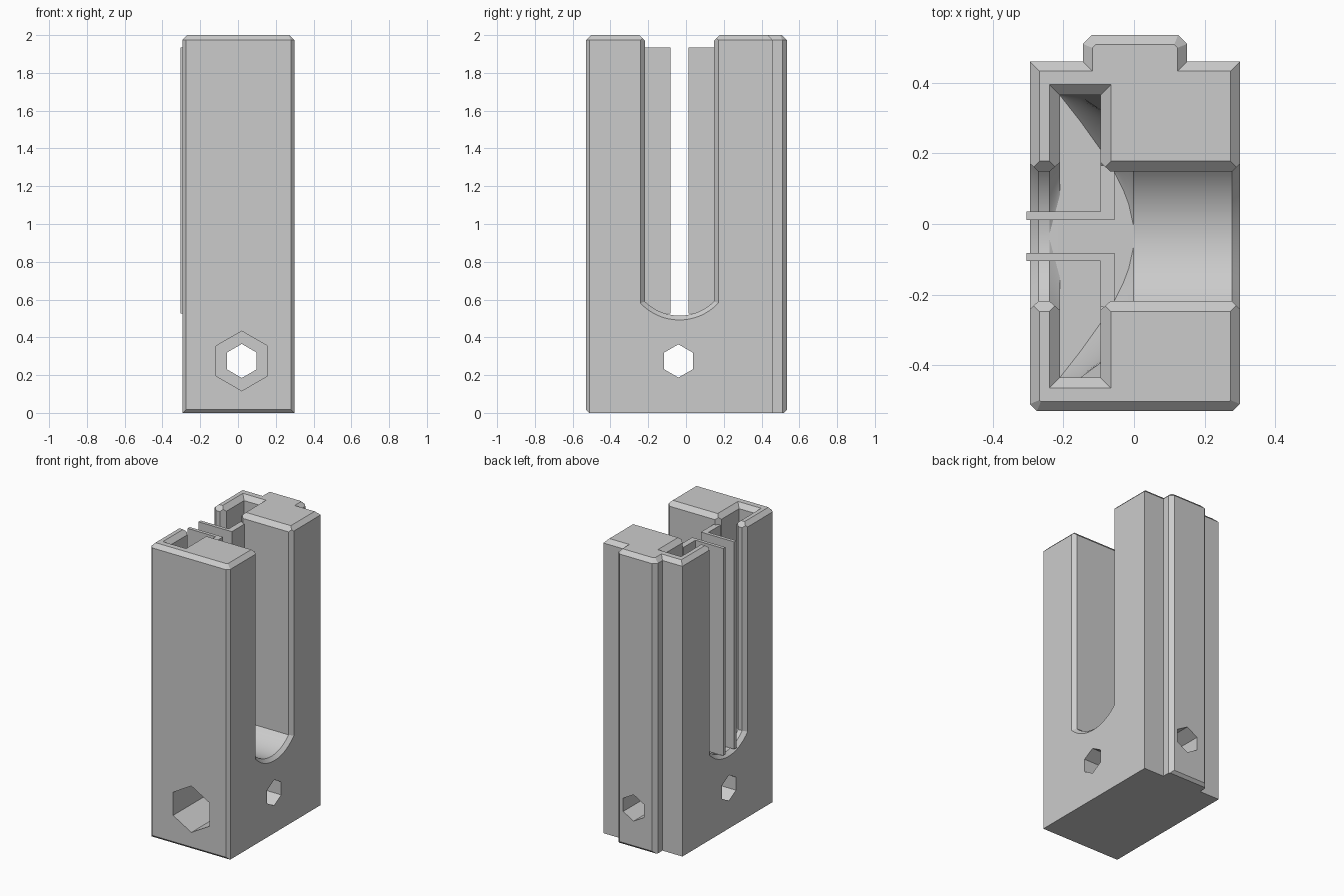
import bpy, bmesh
from math import acos, asin, cos, sin, pi, radians
from mathutils import Matrix

if "Cube" in bpy.data.objects:
    bpy.data.objects.remove(bpy.data.objects["Cube"])

grey = bpy.data.materials.new("plain grey")
grey.use_nodes = True
colour = (0.6, 0.6, 0.6, 1)
grey.diffuse_color = colour
grey.node_tree.nodes["Principled BSDF"].inputs["Base Color"].default_value = colour

MID = -0.035      # y of the slot centre
AXIS = 0.775      # height of the slot arc centre
RAD = 0.26        # slot arc radius
HALF = 0.183      # slot half width
FLOOR = AXIS - RAD
EDGE = 0.027      # chamfer size


def make(name, bm):
    bmesh.ops.recalc_face_normals(bm, faces=bm.faces)
    mesh = bpy.data.meshes.new(name)
    bm.to_mesh(mesh)
    bm.free()
    mesh.materials.append(grey)
    obj = bpy.data.objects.new(name, mesh)
    bpy.context.collection.objects.link(obj)
    return obj


def loft(name, rings):
    """Skin a list of equal-length closed rings and cap both ends."""
    bm = bmesh.new()
    loops = [[bm.verts.new(p) for p in ring] for ring in rings]
    n = len(loops[0])
    for a, b in zip(loops, loops[1:]):
        for i in range(n):
            j = (i + 1) % n
            bm.faces.new((a[i], a[j], b[j], b[i]))
    bm.faces.new(loops[0])
    bm.faces.new(loops[-1])
    return make(name, bm)


def u_ring(x, r, half, floor=0.0, steps=14):
    """U section across the slot: arc bottom, optional flat floor."""
    a0 = max(0.02, acos(min(1, (AXIS - floor) / r)))
    a1 = max(a0 + 0.02, asin(min(1, half / r)))
    side = []
    for i in range(steps + 1):
        a = a0 + (a1 - a0) * i / steps
        side.append((min(half, r * sin(a)), AXIS - r * cos(a)))
    side += [(half, AXIS + 0.01), (half, 2.1)]
    return ([(x, MID + y, z) for y, z in side]
            + [(x, MID - y, z) for y, z in reversed(side)])


def rect_ring(x0, x1, half, z):
    return [(x0, MID - half, z), (x1, MID - half, z),
            (x1, MID + half, z), (x0, MID + half, z)]


def hex_cutter(name, radius, length, centre, axis):
    bm = bmesh.new()
    bmesh.ops.create_cone(bm, cap_ends=True, segments=6, radius1=radius,
                          radius2=radius, depth=length)
    turn = Matrix.Rotation(pi / 2, 4, "X")
    if axis == "X":
        turn = Matrix.Rotation(pi / 2, 4, "Z") @ turn
    bm.transform(Matrix.Translation(centre) @ turn)
    # a vertex of the hexagon must point straight up
    if abs(max(v.co.z for v in bm.verts) - centre[2] - radius) > 0.001:
        bm.transform(Matrix.Translation(centre)
                     @ Matrix.Rotation(pi / 6, 4, axis)
                     @ Matrix.Translation([-c for c in centre]))
    return make(name, bm)


# Body: block with a rear rail, chamfered rim
outline = [(-0.275, -0.53), (0.28, -0.53), (0.30, -0.51), (0.30, 0.46),
           (0.15, 0.46), (0.15, 0.51), (0.125, 0.535), (-0.12, 0.535),
           (-0.145, 0.51), (-0.145, 0.46), (-0.295, 0.46), (-0.295, -0.51)]
bm = bmesh.new()
base = bm.faces.new([bm.verts.new((x, y, 0)) for x, y in outline])
res = bmesh.ops.extrude_face_region(bm, geom=[base])
top_verts = [g for g in res["geom"] if isinstance(g, bmesh.types.BMVert)]
bmesh.ops.translate(bm, verts=top_verts, vec=(0, 0, 2 - EDGE))
bmesh.ops.recalc_face_normals(bm, faces=bm.faces)
top = [f for f in bm.faces if f.calc_center_median().z > 1.9]
bmesh.ops.inset_region(bm, faces=top, thickness=EDGE, depth=EDGE,
                       use_even_offset=True)
low = [e for e in bm.edges if all(v.co.z < 0.01 for v in e.verts)
       and (all(v.co.y < -0.52 for v in e.verts)
            or all(v.co.y > 0.53 for v in e.verts))]
bmesh.ops.bevel(bm, geom=low, offset=0.018, segments=1, affect="EDGES")
body = make("slotted_body", bm)

# Slot through both sides, flared at every mouth
flare = [(-0.32, 0.047, 0), (-0.27, 0, 0), (-0.24, 0, 0),
         (-0.208, 0.028, FLOOR), (-0.097, 0.028, FLOOR), (-0.066, 0, FLOOR),
         (0.277, 0, 0), (0.32, 0.043, 0)]
cutters = [loft("slot_cutter",
                [u_ring(x, RAD + d, HALF + d, f) for x, d, f in flare])]


# Cross pocket whose floor widens as a cone toward the thin wall
def cone_radius(x):
    return RAD + 0.217 * -x / 0.21


cutters.append(loft("pocket_cutter", [
    u_ring(x, cone_radius(x), 0.4, FLOOR) for x in (-0.21, -0.152, -0.095)]))
cutters.append(loft("cone_cutter", [
    u_ring(x, cone_radius(x), HALF, FLOOR)
    for x in (-0.12, -0.09, -0.055, -0.03, -0.015, -0.002)]))

# Chamfers around the open top of the pocket and the slot
cutters.append(loft("pocket_rim_cutter", [
    rect_ring(-0.21, -0.095, 0.4, 1.97), rect_ring(-0.24, -0.065, 0.43, 2.0),
    rect_ring(-0.24, -0.065, 0.43, 2.1)]))
cutters.append(loft("slot_rim_cutter", [
    rect_ring(-0.4, 0.4, HALF, 1.97), rect_ring(-0.4, 0.4, HALF + 0.03, 2.0),
    rect_ring(-0.4, 0.4, HALF + 0.03, 2.1)]))

# Hexagonal bolt holes with wider nut recesses
cutters += [
    hex_cutter("front_bolt_cutter", 0.09, 1.4, (0.02, 0, 0.275), "Y"),
    hex_cutter("front_nut_cutter", 0.158, 0.7, (0.02, -0.53, 0.275), "Y"),
    hex_cutter("side_bolt_cutter", 0.088, 1.0, (0, -0.04, 0.275), "X"),
    hex_cutter("side_nut_cutter", 0.158, 0.5, (-0.295, -0.04, 0.275), "X")]

bpy.context.view_layer.objects.active = body
for cutter in cutters:
    mod = body.modifiers.new(cutter.name, "BOOLEAN")
    mod.operation = "DIFFERENCE"
    mod.solver = "EXACT"
    mod.object = cutter
    bpy.ops.object.modifier_apply(modifier=mod.name)
for cutter in cutters:
    bpy.data.objects.remove(cutter)

# Pair of thin L-shaped guide plates inside the slot
plates = []
for name, s in (("back_guide_plate", 1), ("front_guide_plate", -1)):
    path = [(-0.305, 0.047), (-0.055, 0.047), (-0.055, 0.2),
            (-0.095, 0.2), (-0.095, 0.07), (-0.305, 0.07)]
    plates.append(loft(name, [[(x, MID + s * y, z) for x, y in path]
                              for z in (0.525, 1.935)]))

bpy.ops.object.select_all(action="DESELECT")
for obj in [body] + plates:
    obj.select_set(True)
bpy.ops.object.shade_smooth_by_angle(angle=radians(25))
